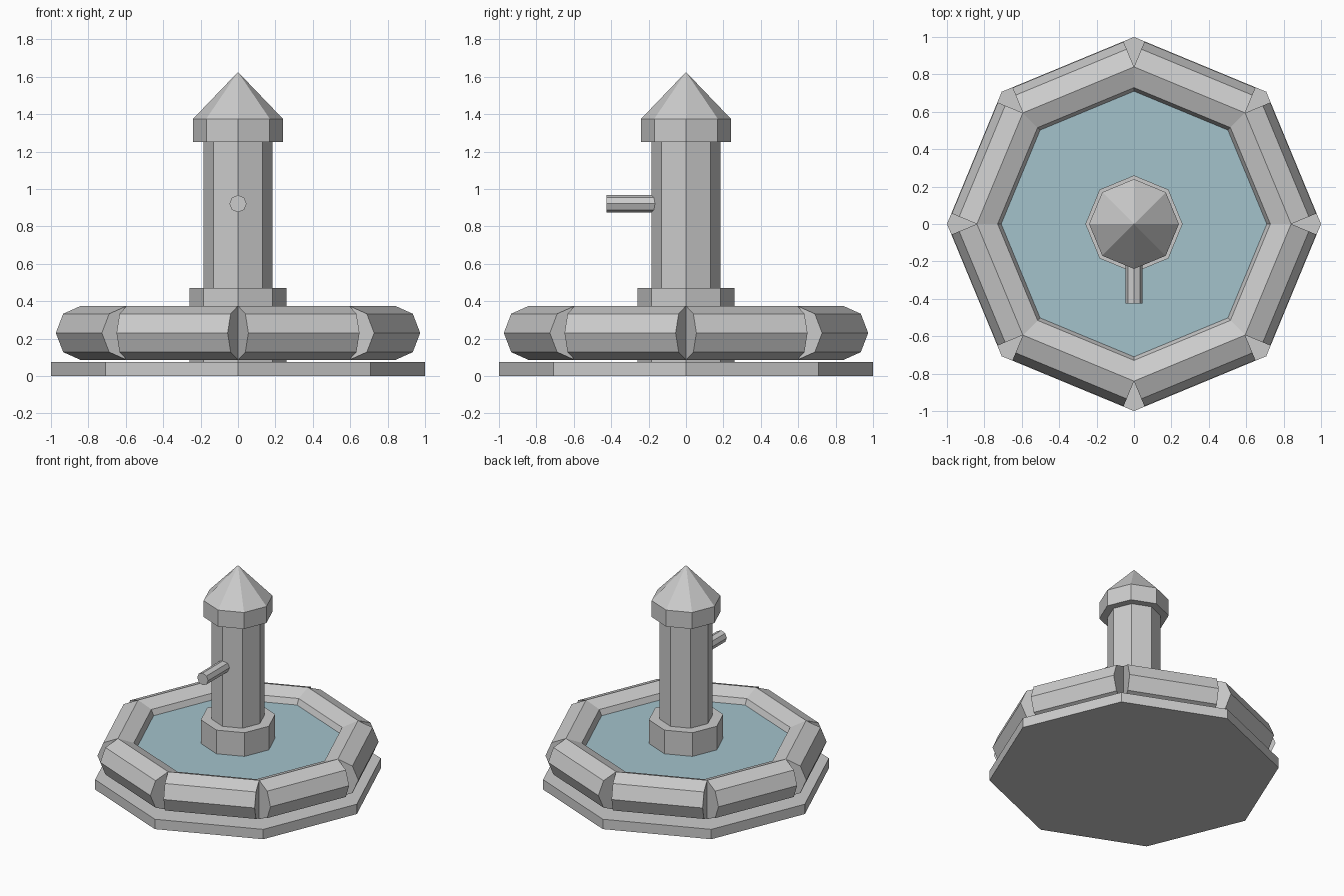
import bpy
from math import pi, cos, sin, tan

if "Cube" in bpy.data.objects:
    bpy.data.objects.remove(bpy.data.objects["Cube"])

SIDES = 8


def prism(name, radius, z0, z1):
    """Upright octagonal block between two heights, corners on the axes."""
    bpy.ops.mesh.primitive_cylinder_add(
        vertices=SIDES, radius=radius, depth=z1 - z0, location=(0, 0, (z0 + z1) / 2))
    bpy.context.object.name = name
    return bpy.context.object


# Ground slab
prism("base_slab", 1.0, 0, 0.075)

# Basin rim: eight straight octagonal bars touching along their ridge
ridge = 0.84 * cos(pi / SIDES)
length = 2 * ridge * tan(pi / SIDES)
for i in range(SIDES):
    a = (i + 0.5) * 2 * pi / SIDES
    bpy.ops.mesh.primitive_cylinder_add(
        vertices=SIDES, radius=0.145, depth=length,
        location=(ridge * cos(a), ridge * sin(a), 0.23), rotation=(pi / 2, 0, a))
    bpy.context.object.name = f"rim_bar_{i + 1}"

# Water surface
bpy.ops.mesh.primitive_circle_add(
    vertices=SIDES, radius=0.71, fill_type='NGON', location=(0, 0, 0.29))
water = bpy.context.object
water.name = "water"
mat = bpy.data.materials.new("water_blue")
mat.diffuse_color = (0.37, 0.54, 0.6, 1)
mat.use_nodes = True
mat.node_tree.nodes["Principled BSDF"].inputs["Base Color"].default_value = mat.diffuse_color
water.data.materials.append(mat)

# Pillar with foot and cap
prism("pillar_foot", 0.26, 0.075, 0.47)
prism("pillar", 0.185, 0.47, 1.25)
prism("pillar_cap", 0.24, 1.25, 1.375)

# Pointed roof
bpy.ops.mesh.primitive_cone_add(
    vertices=SIDES, radius1=0.24, radius2=0, depth=0.25, location=(0, 0, 1.5))
bpy.context.object.name = "pillar_roof"

# Spout towards the front
bpy.ops.mesh.primitive_cylinder_add(
    vertices=SIDES, radius=0.046, depth=0.275,
    location=(0, -0.2875, 0.921), rotation=(pi / 2, 0, 0))
bpy.context.object.name = "spout"
